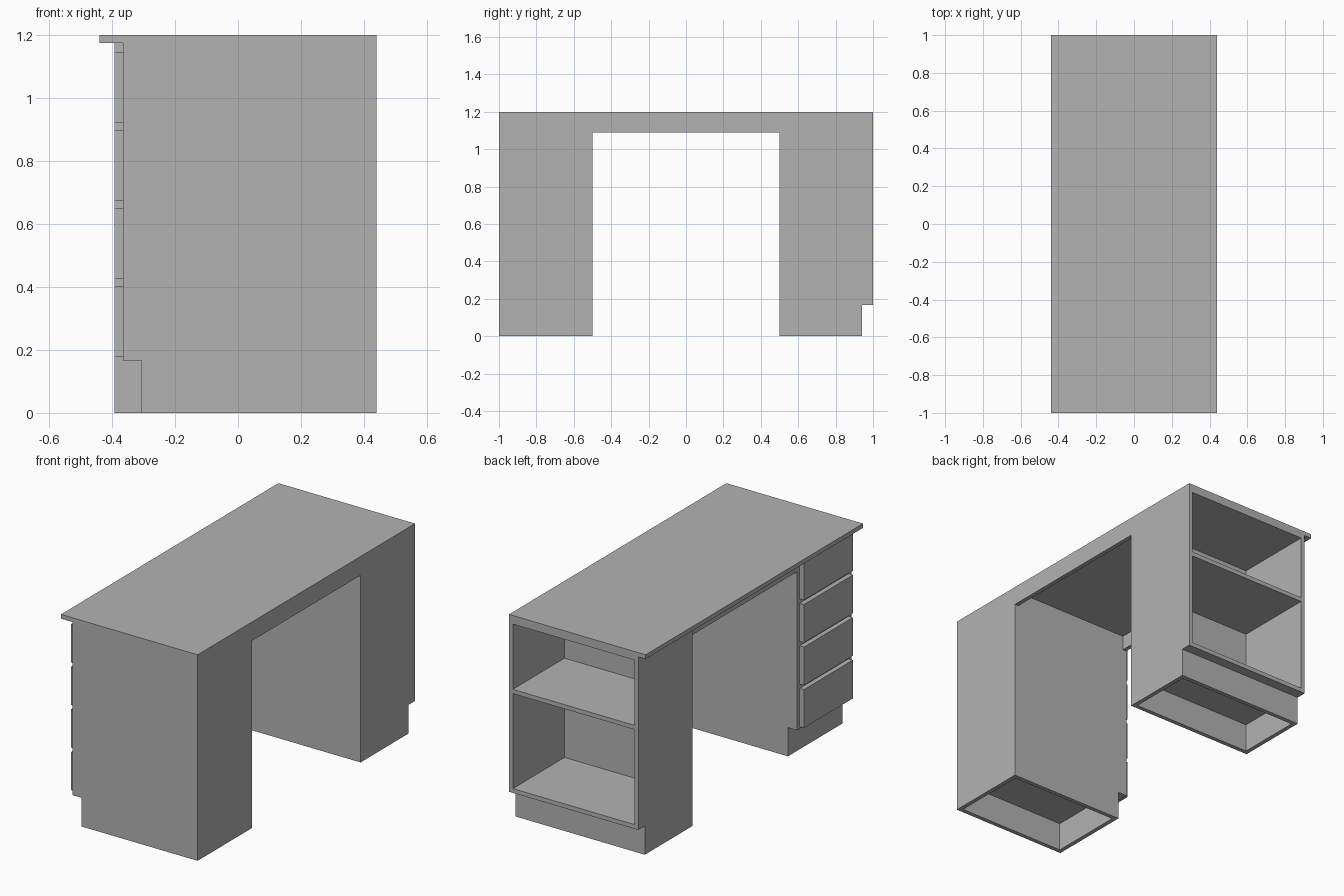
import bpy
import bmesh

cube = bpy.data.objects.get("Cube")
if cube:
    bpy.data.objects.remove(cube, do_unlink=True)

# Single flat finish
GREY = (0.45, 0.45, 0.45, 1)
paint = bpy.data.materials.new("plain grey")
paint.use_nodes = True
paint.diffuse_color = GREY
paint.node_tree.nodes["Principled BSDF"].inputs["Base Color"].default_value = GREY

# Main dimensions
T = 0.025              # board thickness
HALF_W, HALF_L = 0.44, 1.0
TOP = 1.20
UNDER = TOP - T        # underside of the desk top
KNEE = 0.5             # knee space half length
PLINTH = 0.167         # toe recess height
CASE_X = -0.365        # drawer case front plane
FRONT_X = -0.393       # drawer faces and shelf case edge
TOE_X, TOE_Y = -0.307, 0.94
BACK_X = HALF_W - T


def finish(name, bm):
    bmesh.ops.recalc_face_normals(bm, faces=bm.faces[:])
    mesh = bpy.data.meshes.new(name)
    bm.to_mesh(mesh)
    bm.free()
    mesh.materials.append(paint)
    obj = bpy.data.objects.new(name, mesh)
    bpy.context.scene.collection.objects.link(obj)
    return obj


def board(name, xs, ys, zs):
    """Box spanning the given ranges."""
    bm = bmesh.new()
    bmesh.ops.create_cube(bm, size=1)
    for v in bm.verts:
        for i, (a, b) in enumerate((xs, ys, zs)):
            v.co[i] = a if v.co[i] < 0 else b
    return finish(name, bm)


def notched_panel(name, axis, span, back, front, toe):
    """Upright panel with a toe notch, extruded along axis ('x' or 'y')."""
    outline = [(back, 0), (toe, 0), (toe, PLINTH), (front, PLINTH),
               (front, UNDER), (back, UNDER)]
    start, end = span
    bm = bmesh.new()
    verts = [bm.verts.new((start, u, z) if axis == "x" else (u, start, z))
             for u, z in outline]
    face = bm.faces.new(verts)
    new = bmesh.ops.extrude_face_region(bm, geom=[face])["geom"]
    shift = (end - start, 0, 0) if axis == "x" else (0, end - start, 0)
    bmesh.ops.translate(bm, vec=shift,
                        verts=[g for g in new if isinstance(g, bmesh.types.BMVert)])
    return finish(name, bm)


# Desk top and knee space aprons
board("desk_top", (-HALF_W, HALF_W), (-HALF_L, HALF_L), (UNDER, TOP))
for name, x in (("drawer_side_apron", CASE_X), ("plain_side_apron", BACK_X)):
    board(name, (x, x + T), (-KNEE, KNEE), (1.09, UNDER))

# Shelf case, open at the +y end
for name, x in (("shelf_case_left_panel", BACK_X), ("shelf_case_right_panel", FRONT_X)):
    notched_panel(name, "x", (x, x + T), KNEE, HALF_L, TOE_Y)
inner_x = (FRONT_X + T, BACK_X)
board("shelf_case_back", inner_x, (KNEE, KNEE + T), (0, UNDER))
board("shelf_case_toe_board", inner_x, (TOE_Y - T, TOE_Y), (0, PLINTH))
for name, z in (("shelf_case_floor", PLINTH), ("middle_shelf", 0.745),
                ("shelf_case_ceiling", UNDER - T)):
    board(name, inner_x, (KNEE + T, HALF_L), (z, z + T))

# Drawer case, facing -x
for name, y in (("drawer_case_outer_panel", -HALF_L), ("drawer_case_inner_panel", -KNEE - T)):
    notched_panel(name, "y", (y, y + T), HALF_W, CASE_X, TOE_X)
inner_y = (-HALF_L + T, -KNEE - T)
board("drawer_case_back", (BACK_X, HALF_W), inner_y, (0, UNDER))
board("drawer_case_toe_board", (TOE_X, TOE_X + T), inner_y, (0, PLINTH))
for name, z in (("drawer_case_floor", PLINTH), ("drawer_case_ceiling", UNDER - T)):
    board(name, (CASE_X, BACK_X), inner_y, (z, z + T))

# Four drawer fronts with rails behind the gaps
PITCH, FIRST = 0.248, 0.179
for i in range(4):
    z = FIRST + i * PITCH
    board(f"drawer_front_{i + 1}", (FRONT_X, CASE_X), inner_y, (z, z + PITCH - T))
    if i:
        board(f"drawer_rail_{i}", (CASE_X, CASE_X + T), inner_y, (z - 1.5 * T, z + T / 2))
